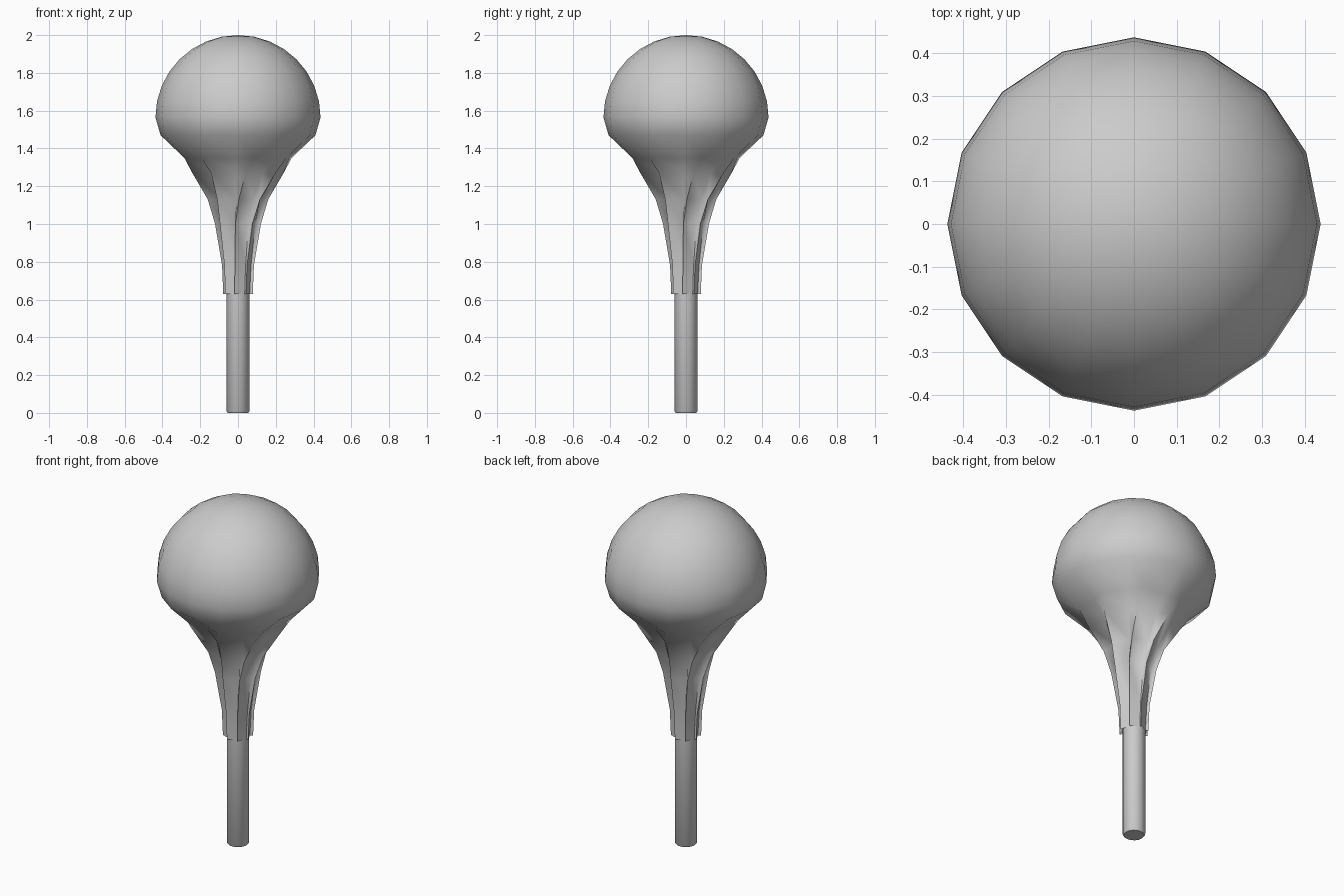
import bpy, bmesh
from math import sin, cos, pi, radians

if "Cube" in bpy.data.objects:
    bpy.data.objects.remove(bpy.data.objects["Cube"])

SIDES = 16


def finish(name, bm, angle):
    bmesh.ops.recalc_face_normals(bm, faces=bm.faces)
    mesh = bpy.data.meshes.new(name)
    bm.to_mesh(mesh)
    bm.free()
    ob = bpy.data.objects.new(name, mesh)
    bpy.context.collection.objects.link(ob)
    bpy.ops.object.select_all(action='DESELECT')
    ob.select_set(True)
    bpy.context.view_layer.objects.active = ob
    bpy.ops.object.shade_smooth_by_angle(angle=radians(angle))
    return ob


def loft(bm, rings):
    for a, b in zip(rings, rings[1:]):
        for i in range(SIDES):
            j = (i + 1) % SIDES
            bm.faces.new((a[i], a[j], b[j], b[i]))


def ring(bm, z, ridge, valley, ridge_turn=0, valley_turn=0):
    verts = []
    for i in range(SIDES):
        r, t = (ridge, ridge_turn) if i % 2 else (valley, valley_turn)
        a = 2 * pi * i / SIDES + radians(t)
        verts.append(bm.verts.new((r * cos(a), r * sin(a), z)))
    return verts


# Padded head: half-sphere dome flowing into twisted, gathered cloth pleats
bm = bmesh.new()
R, Z = 0.437, 1.565
rings = []
for k in range(1, 9):
    a = k * pi / 16
    rings.append(ring(bm, Z + (2 - Z) * cos(a), R * sin(a), R * sin(a)))
# z, ridge radius, valley radius, ridge turn, valley turn
pleats = [
    (1.47, 0.415, 0.410, -1, 0),
    (1.35, 0.295, 0.270, -7, -1),
    (1.27, 0.245, 0.195, -13, -3),
    (1.13, 0.160, 0.122, -21, -5),
    (1.00, 0.122, 0.092, -29, -8),
    (0.78, 0.086, 0.070, -34, -10),
    (0.63, 0.080, 0.063, -35, -11),
]
rings += [ring(bm, *p) for p in pleats]
loft(bm, rings)
top = bm.verts.new((0, 0, 2))
for i in range(SIDES):
    bm.faces.new((top, rings[0][i], rings[0][(i + 1) % SIDES]))
finish("cloth_head", bm, 80)

# Straight handle with a softened end, running up inside the cloth
bm = bmesh.new()
rings = [ring(bm, z, r, r) for z, r in
         [(0, 0.054), (0.008, 0.06), (0.75, 0.06)]]
loft(bm, rings)
bm.faces.new(rings[0])
bm.faces.new(rings[-1])
finish("handle", bm, 50)
